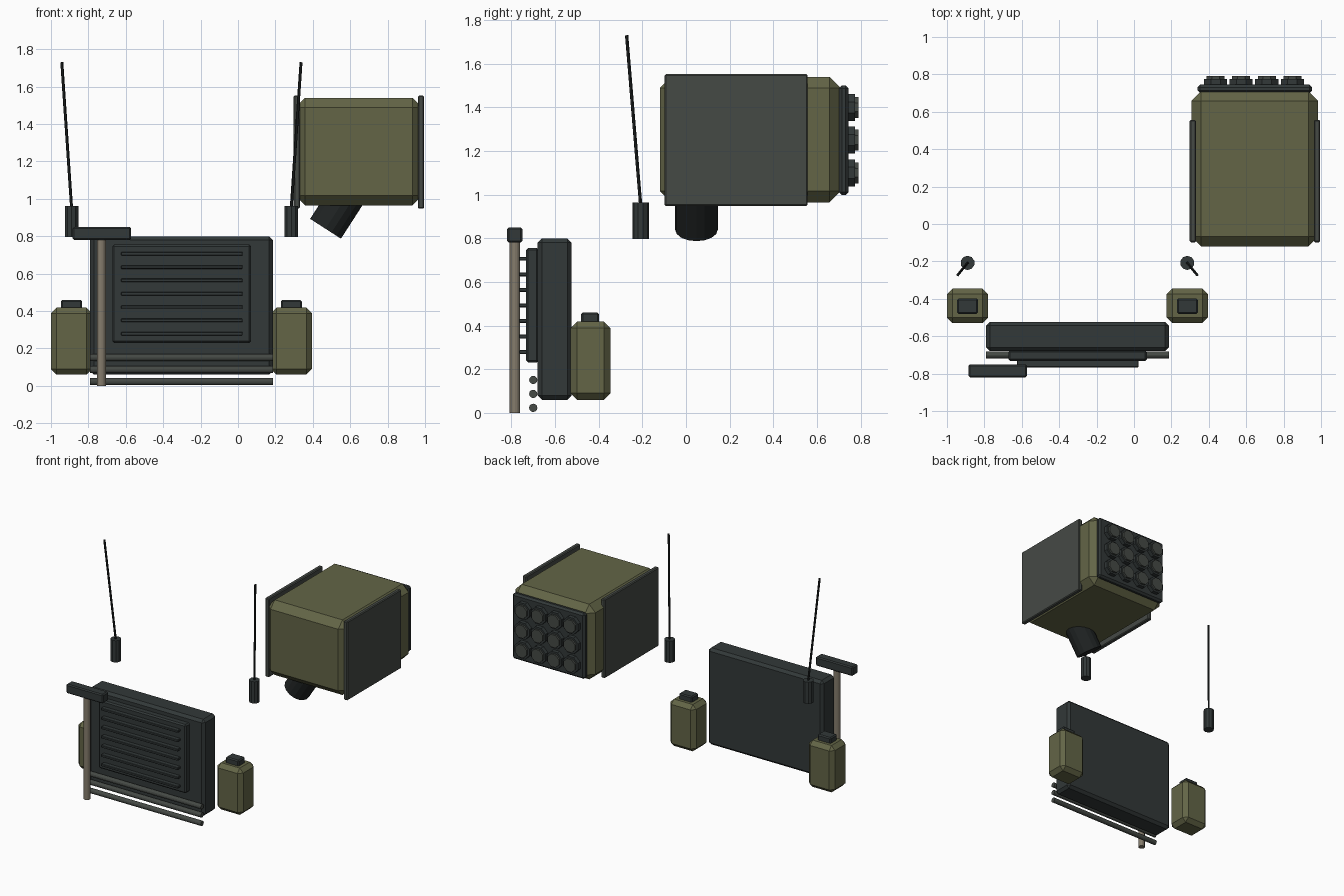
import bpy, bmesh, math
from mathutils import Vector, Matrix

if "Cube" in bpy.data.objects:
    bpy.data.objects.remove(bpy.data.objects["Cube"])


def material(name, rgb):
    m = bpy.data.materials.new(name)
    m.diffuse_color = (*rgb, 1)
    m.use_nodes = True
    m.node_tree.nodes["Principled BSDF"].inputs["Base Color"].default_value = m.diffuse_color
    return m


OLIVE = material("olive_paint", (0.125, 0.13, 0.062))
DARK = material("dark_steel", (0.032, 0.040, 0.040))
PLATE = material("grey_green_steel", (0.060, 0.068, 0.060))
BLACK = material("black_rubber", (0.014, 0.017, 0.017))
WOOD = material("weathered_handle", (0.23, 0.20, 0.15))


def finish(name, bm, mat, smooth=False):
    me = bpy.data.meshes.new(name)
    bm.to_mesh(me)
    bm.free()
    me.materials.append(mat)
    ob = bpy.data.objects.new(name, me)
    bpy.context.collection.objects.link(ob)
    if smooth:
        bpy.ops.object.select_all(action='DESELECT')
        ob.select_set(True)
        bpy.context.view_layer.objects.active = ob
        bpy.ops.object.shade_smooth_by_angle(angle=math.radians(35))
    return ob


def box(name, lo, hi, mat, bevel=0.0):
    """Chamfered box between two corners."""
    lo, hi = Vector(lo), Vector(hi)
    bm = bmesh.new()
    bmesh.ops.create_cube(bm, size=1, matrix=Matrix.Translation((lo + hi) / 2)
                          @ Matrix.Diagonal((*(hi - lo), 1)))
    if bevel:
        bmesh.ops.bevel(bm, geom=bm.edges[:], offset=bevel, segments=1,
                        affect='EDGES', profile=0.5)
    return finish(name, bm, mat)


def rod(name, a, b, r, mat, sides=12, smooth=False, turn=0.0):
    """Cylinder between two points."""
    a, b = Vector(a), Vector(b)
    d = b - a
    bm = bmesh.new()
    bmesh.ops.create_cone(bm, cap_ends=True, segments=sides, radius1=r, radius2=r,
                          depth=d.length,
                          matrix=Matrix.Translation((a + b) / 2)
                          @ d.to_track_quat('Z', 'Y').to_matrix().to_4x4()
                          @ Matrix.Rotation(turn, 4, 'Z'))
    return finish(name, bm, mat, smooth)


# Launcher pod with side armour and rear tube panel
box("pod_body", (0.307, -0.12, 0.965), (0.985, 0.71, 1.54), OLIVE, 0.052)
for side, x in (("left", 0.298), ("right", 0.962)):
    box(f"pod_{side}_plate", (x, -0.098, 0.948), (x + 0.033, 0.557, 1.552), PLATE, 0.006)
box("tube_panel", (0.34, 0.70, 0.998), (0.953, 0.745, 1.50), DARK, 0.014)
for row in range(3):
    for col in range(4):
        x, z = 0.436 + 0.137 * col, 1.10 + 0.15 * row
        rod("tube_rim", (x, 0.735, z), (x, 0.775, z), 0.067, DARK, 8, turn=math.pi / 8)
        rod("tube_cap", (x, 0.77, z), (x, 0.79, z), 0.052, PLATE, 8, turn=math.pi / 8)

# Tilted mount under the pod
rod("pod_mount", (0.468, 0.048, 0.84), (0.60, 0.048, 1.045), 0.098, BLACK, 16)

# Pair of whip antennas, leaning outward and forward
for x, lean in ((-0.89, -0.052), (0.285, 0.052)):
    rod("antenna_base", (x, -0.208, 0.797), (x, -0.208, 0.963), 0.038, DARK, 10)
    rod("antenna_whip", (x, -0.208, 0.955), (x + lean, -0.272, 1.73), 0.008, BLACK, 6)

# Radiator block, grille panel and ribs
box("radiator_block", (-0.79, -0.68, 0.06), (0.187, -0.524, 0.80), DARK, 0.02)
box("grille_panel", (-0.672, -0.733, 0.23), (0.07, -0.675, 0.756), DARK, 0.01)
for i in range(7):
    z = 0.279 + 0.0712 * i
    box("grille_rib", (-0.625, -0.766, z - 0.009), (0.025, -0.725, z + 0.009), DARK, 0.003)

# Lower cross bars
for z in (0.023, 0.087, 0.151):
    rod("cross_bar", (-0.79, -0.70, z), (0.187, -0.70, z), 0.019, PLATE, 12)

# Sledgehammer
rod("hammer_handle", (-0.73, -0.784, 0), (-0.73, -0.784, 0.80), 0.024, WOOD, 12)
box("hammer_head", (-0.884, -0.82, 0.78), (-0.572, -0.75, 0.85), DARK, 0.008)

# Fuel cans either side
for x in (-0.89, 0.285):
    box("fuel_can", (x - 0.11, -0.53, 0.06), (x + 0.11, -0.345, 0.418), OLIVE, 0.03)
    box("fuel_can_cap", (x - 0.056, -0.48, 0.41), (x + 0.056, -0.398, 0.46), DARK, 0.008)
